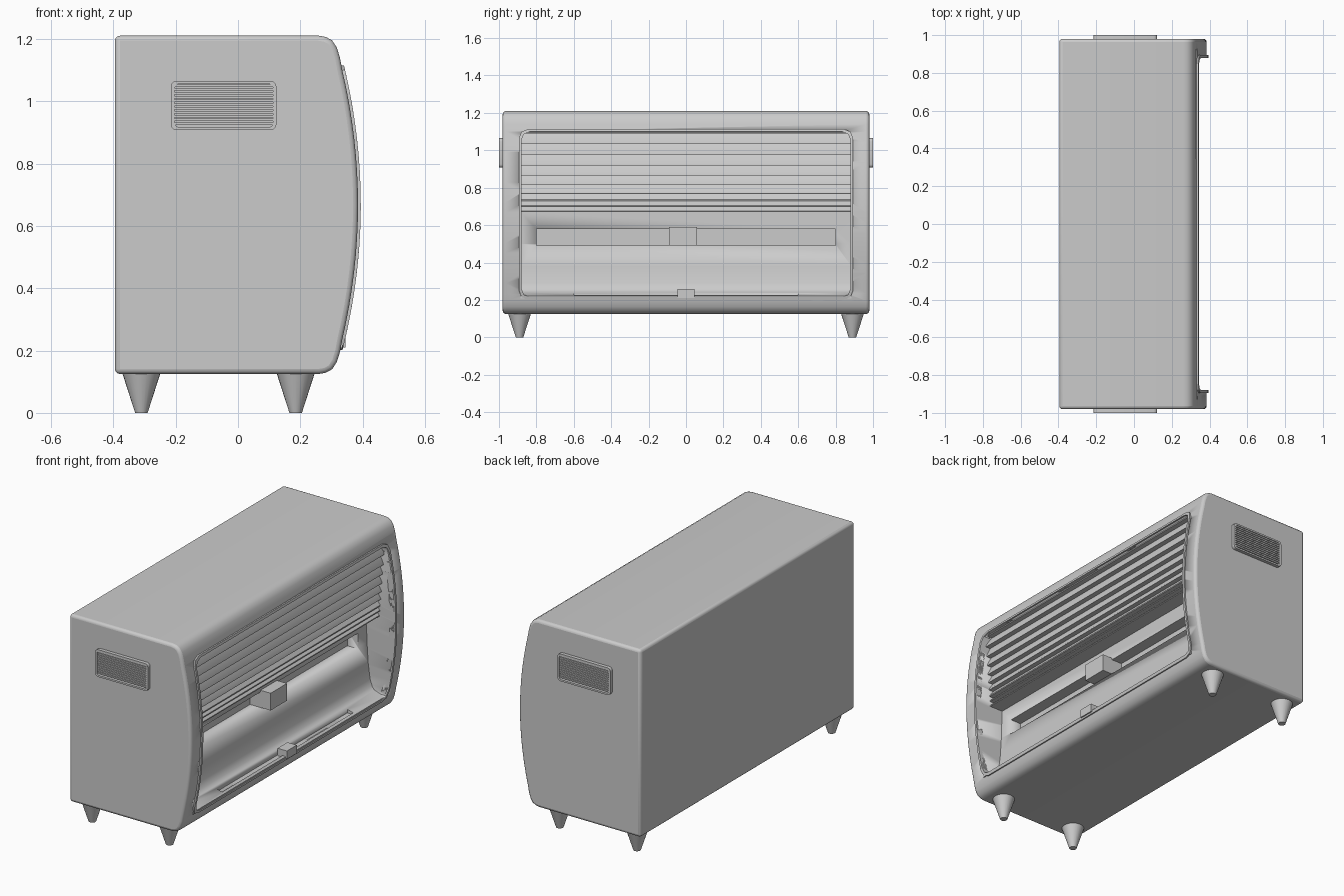
import bpy, bmesh, math

if "Cube" in bpy.data.objects:
    bpy.data.objects.remove(bpy.data.objects["Cube"])

ZC = 0.6675  # mid height of the cabinet


def front_x(z):
    """Bowed front of the cabinet."""
    return 0.385 - 0.27 * (z - ZC) ** 2


def finish(name, bm, angle=35):
    bmesh.ops.recalc_face_normals(bm, faces=bm.faces)
    me = bpy.data.meshes.new(name)
    bm.to_mesh(me)
    bm.free()
    ob = bpy.data.objects.new(name, me)
    bpy.context.collection.objects.link(ob)
    activate(ob)
    bpy.ops.object.shade_smooth_by_angle(angle=math.radians(angle))
    return ob


def activate(ob):
    bpy.ops.object.select_all(action='DESELECT')
    ob.select_set(True)
    bpy.context.view_layer.objects.active = ob


def prism(name, pts, a, b, axis):
    """Extrude a 2D outline from a to b along axis ('x': yz outline, 'y': xz outline)."""
    place = (lambda p, t: (t, p[0], p[1])) if axis == 'x' else (lambda p, t: (p[0], t, p[1]))
    bm = bmesh.new()
    lo = [bm.verts.new(place(p, a)) for p in pts]
    hi = [bm.verts.new(place(p, b)) for p in pts]
    bm.faces.new(lo)
    bm.faces.new(hi[::-1])
    for i in range(len(pts)):
        j = (i + 1) % len(pts)
        bm.faces.new((lo[i], lo[j], hi[j], hi[i]))
    return finish(name, bm)


def box(name, x0, x1, y0, y1, z0, z1):
    return prism(name, [(x0, z0), (x1, z0), (x1, z1), (x0, z1)], y0, y1, 'y')


def apply_mod(ob, kind, **props):
    m = ob.modifiers.new(kind, kind)
    for k, v in props.items():
        setattr(m, k, v)
    activate(ob)
    bpy.ops.object.modifier_apply(modifier=m.name)


def cut(ob, cutter):
    apply_mod(ob, 'BOOLEAN', operation='DIFFERENCE', object=cutter, solver='EXACT')
    bpy.data.objects.remove(cutter)


def rounded(x0, x1, z0, z1, r, n=3, side=1):
    """Rounded rectangle outline, sides split into 'side' pieces."""
    corners = []
    for cx, cz, a0 in ((x1 - r, z1 - r, 0), (x0 + r, z1 - r, 90), (x0 + r, z0 + r, 180), (x1 - r, z0 + r, 270)):
        corners.append([(cx + r * math.cos(math.radians(a0 + 90 * i / n)),
                         cz + r * math.sin(math.radians(a0 + 90 * i / n))) for i in range(n + 1)])
    out = []
    for k, c in enumerate(corners):
        out += c
        p, q = c[-1], corners[(k + 1) % 4][0]
        out += [(p[0] + (q[0] - p[0]) * t / side, p[1] + (q[1] - p[1]) * t / side) for t in range(1, side)]
    return out


def ring(name, inner, outer, place, lo, hi):
    """Frame between two outlines; place(point, level) gives 3D."""
    bm = bmesh.new()
    loops = [[bm.verts.new(place(p, t)) for p in pts]
             for pts, t in ((inner, lo), (inner, hi), (outer, hi), (outer, lo))]
    n = len(inner)
    for k in range(4):
        A, B = loops[k], loops[(k + 1) % 4]
        for i in range(n):
            j = (i + 1) % n
            bm.faces.new((A[i], A[j], B[j], B[i]))
    return finish(name, bm)


# Cabinet: bowed profile extruded sideways, soft edges
upper = [(-0.395, 1.21), (0.26, 1.21), (0.282, 1.206), (0.302, 1.195), (0.317, 1.172), (0.327, 1.14)]
arc = [(front_x(1.1 - i * 0.865 / 16), 1.1 - i * 0.865 / 16) for i in range(17)]
lower = [(x, 2 * ZC - z) for x, z in reversed(upper)]
cabinet = prism("cabinet", upper + arc + lower, -0.98, 0.98, 'y')
apply_mod(cabinet, 'BEVEL', width=0.016, segments=3, limit_method='ANGLE', angle_limit=math.radians(50))

# Front opening
opening = rounded(-0.88, 0.88, 0.215, 1.1, 0.045, 2, 14)
cut(cabinet, prism("opening_cutter", opening, 0.1, 0.6, 'x'))

# Raised rim that follows the bowed front
rim_outer = rounded(-0.894, 0.894, 0.201, 1.114, 0.05, 2, 14)
ring("front_rim", opening, rim_outer, lambda p, t: (front_x(p[1]) + t, p[0], p[1]), -0.03, 0.009)

# Inner panel: stepped louvres above, curved panel and floor below
zs = [1.105, 1.09, 1.035, 0.975, 0.92, 0.865, 0.815, 0.77, 0.73, 0.70, 0.67]
profile = [(0.09, 1.105)]
for z_top, z_bot in zip(zs, zs[1:]):
    x_out = 0.29 + 0.035 * (z_bot - 0.67) / 0.42
    profile += [(x_out - 0.025, z_top), (x_out, z_bot + 0.006), (x_out, z_bot)]
profile += [(0.205, 0.67), (0.21, 0.5), (0.218, 0.38), (0.23, 0.29), (0.243, 0.255),
            (0.262, 0.24), (0.335, 0.222), (0.335, 0.208), (0.09, 0.208)]
panel = prism("louvre_panel", profile, -0.885, 0.885, 'y')
cut(panel, box("slot_cutter", 0.14, 0.24, -0.8, 0.8, 0.49, 0.58))
cut(panel, box("floor_slot_cutter", 0.28, 0.318, -0.6, 0.6, 0.212, 0.3))

# Tuning slider and floor slider
box("slider_knob", 0.12, 0.272, -0.09, 0.06, 0.49, 0.59)
box("floor_knob", 0.285, 0.345, -0.045, 0.045, 0.21, 0.258)

# Side grilles
for s, side in ((-1, "left"), (1, "right")):
    g_in = rounded(-0.203, 0.112, 0.917, 1.055, 0.012)
    g_out = rounded(-0.215, 0.123, 0.907, 1.065, 0.018)
    ring(side + "_grille_frame", g_in, g_out, lambda p, t: (p[0], s * t, p[1]), 0.97, 1.0)
    for i in range(11):
        z = 0.925 + i * 0.0122
        y0, y1 = sorted((s * 0.975, s * 0.996))
        box(f"{side}_grille_slat_{i}", -0.205, 0.114, y0, y1, z - 0.001, z + 0.007)

# Tapered feet
for x, end in ((-0.31, "back"), (0.185, "front")):
    for y, side in ((-0.89, "left"), (0.89, "right")):
        bpy.ops.mesh.primitive_cone_add(vertices=24, radius1=0.02, radius2=0.062, depth=0.13, location=(x, y, 0.065))
        foot = bpy.context.object
        foot.name = f"{end}_{side}_foot"
        bpy.ops.object.shade_smooth_by_angle(angle=math.radians(35))
